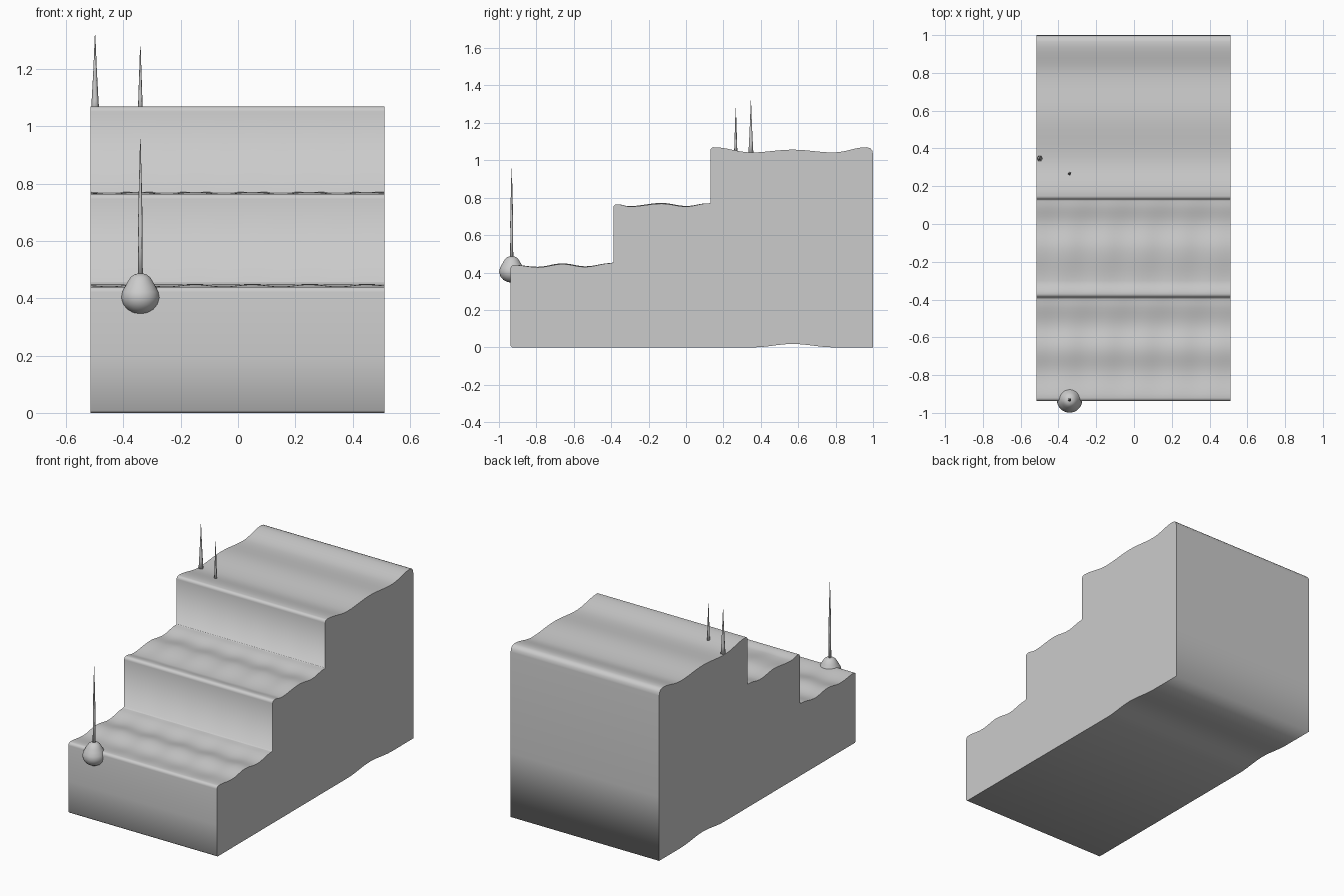
import bpy, bmesh, math

cube = bpy.data.objects.get("Cube")
if cube:
    bpy.data.objects.remove(cube, do_unlink=True)

stone = bpy.data.materials.new("plain grey")
stone.use_nodes = True
GREY = (0.6, 0.6, 0.6, 1)
stone.diffuse_color = GREY
stone.node_tree.nodes["Principled BSDF"].inputs["Base Color"].default_value = GREY


def add_object(name, bm):
    mesh = bpy.data.meshes.new(name)
    bmesh.ops.recalc_face_normals(bm, faces=bm.faces)
    bm.to_mesh(mesh)
    bm.free()
    mesh.materials.append(stone)
    obj = bpy.data.objects.new(name, mesh)
    bpy.context.collection.objects.link(obj)
    return obj


def wave(points, steps=6):
    """Soft curve through crests and troughs, as (y, z)."""
    out = []
    for (y0, z0), (y1, z1) in zip(points, points[1:]):
        for i in range(steps):
            t = i / steps
            ease = (1 - math.cos(math.pi * t)) / 2
            out.append((y0 + (y1 - y0) * t, z0 + (z1 - z0) * ease))
    return out + [points[-1]]


def nose(y, z, r=0.018):
    """Rounded front edge of a step."""
    return [(y + r - r * math.cos(a), z - r + r * math.sin(a))
            for a in (i * math.pi / 8 for i in range(4))]


# Stair side outline: front, three wavy treads, back, bulged underside
treads = [
    [(-0.92, 0.44), (-0.79, 0.428), (-0.66, 0.445), (-0.54, 0.43), (-0.40, 0.45), (-0.388, 0.455)],
    [(-0.37, 0.765), (-0.30, 0.753), (-0.13, 0.768), (0.0, 0.753), (0.12, 0.77), (0.13, 0.772)],
    [(0.148, 1.07), (0.35, 1.042), (0.57, 1.057), (0.79, 1.042), (0.965, 1.07)],
]
front_edges = [-0.938, -0.388, 0.13]
outline = [(-0.93, 0), (-0.938, 0.008), (-0.938, 0.2)]
for edge, tread in zip(front_edges, treads):
    outline += nose(edge, tread[0][1]) + wave(tread)
outline += [(0.985, 1.065), (0.997, 1.05), (1.0, 1.03), (1.0, 0.4), (1.0, 0)]
outline += wave([(0.79, 0), (0.57, 0.018), (0.36, 0)])


def ripple(x, y, z):
    """Faint sideways ripple in the middle of the two lower treads."""
    for tread in treads[:2]:
        y0, y1 = tread[0][0], tread[-1][0]
        if y0 < y < y1 and abs(z - tread[0][1]) < 0.03:
            fade = math.sin(math.pi * (y - y0) / (y1 - y0))
            return 0.004 * fade * math.sin(math.tau * x / 0.2)
    return 0


# Stairs
LEFT, RIGHT, COLUMNS = 0.511, -0.515, 40
bm = bmesh.new()
rows = []
for c in range(COLUMNS + 1):
    x = RIGHT + (LEFT - RIGHT) * c / COLUMNS
    inside = 0 < c < COLUMNS
    rows.append([bm.verts.new((x, y, z + (ripple(x, y, z) if inside else 0)))
                 for y, z in outline])
n = len(outline)
for a, b in zip(rows, rows[1:]):
    for i in range(n):
        j = (i + 1) % n
        bm.faces.new((a[i], a[j], b[j], b[i]))
caps = [bm.faces.new(rows[0]), bm.faces.new(rows[-1])]
for face in bm.faces:
    face.smooth = face not in caps
for cap in caps:
    for edge in cap.edges:
        edge.smooth = False
add_object("stairs", bm)


def turned(name, x, y, profile, sides):
    """Turned shape from (radius, z) pairs; the ends close to points."""
    bm = bmesh.new()
    rings = [[bm.verts.new((x + r * math.cos(math.tau * i / sides),
                            y + r * math.sin(math.tau * i / sides), z))
              for i in range(sides)] for r, z in profile]
    for a, b in zip(rings, rings[1:]):
        for i in range(sides):
            j = (i + 1) % sides
            bm.faces.new((a[i], a[j], b[j], b[i]))
    bm.faces.new(rings[0])
    bm.faces.new(rings[-1])
    for face in bm.faces:
        face.smooth = True
    return add_object(name, bm)


# Bulb hanging on the front edge, with its needle
bulb = [(0.004, 0.346), (0.025, 0.35), (0.045, 0.361), (0.06, 0.379), (0.067, 0.402),
        (0.063, 0.423), (0.053, 0.442), (0.044, 0.458), (0.034, 0.474),
        (0.022, 0.483), (0.008, 0.487)]
turned("bulb", -0.341, -0.932, bulb, 32)
turned("bulb_needle", -0.341, -0.932,
       [(0.009, 0.47), (0.007, 0.6), (0.008, 0.66), (0.005, 0.8), (0.001, 0.957)], 8)

# Two spikes on the top landing
turned("corner_spike", -0.499, 0.347,
       [(0.016, 1.03), (0.012, 1.09), (0.006, 1.2), (0.001, 1.32)], 6)
turned("small_spike", -0.341, 0.266,
       [(0.009, 1.03), (0.007, 1.1), (0.004, 1.19), (0.001, 1.28)], 8)
